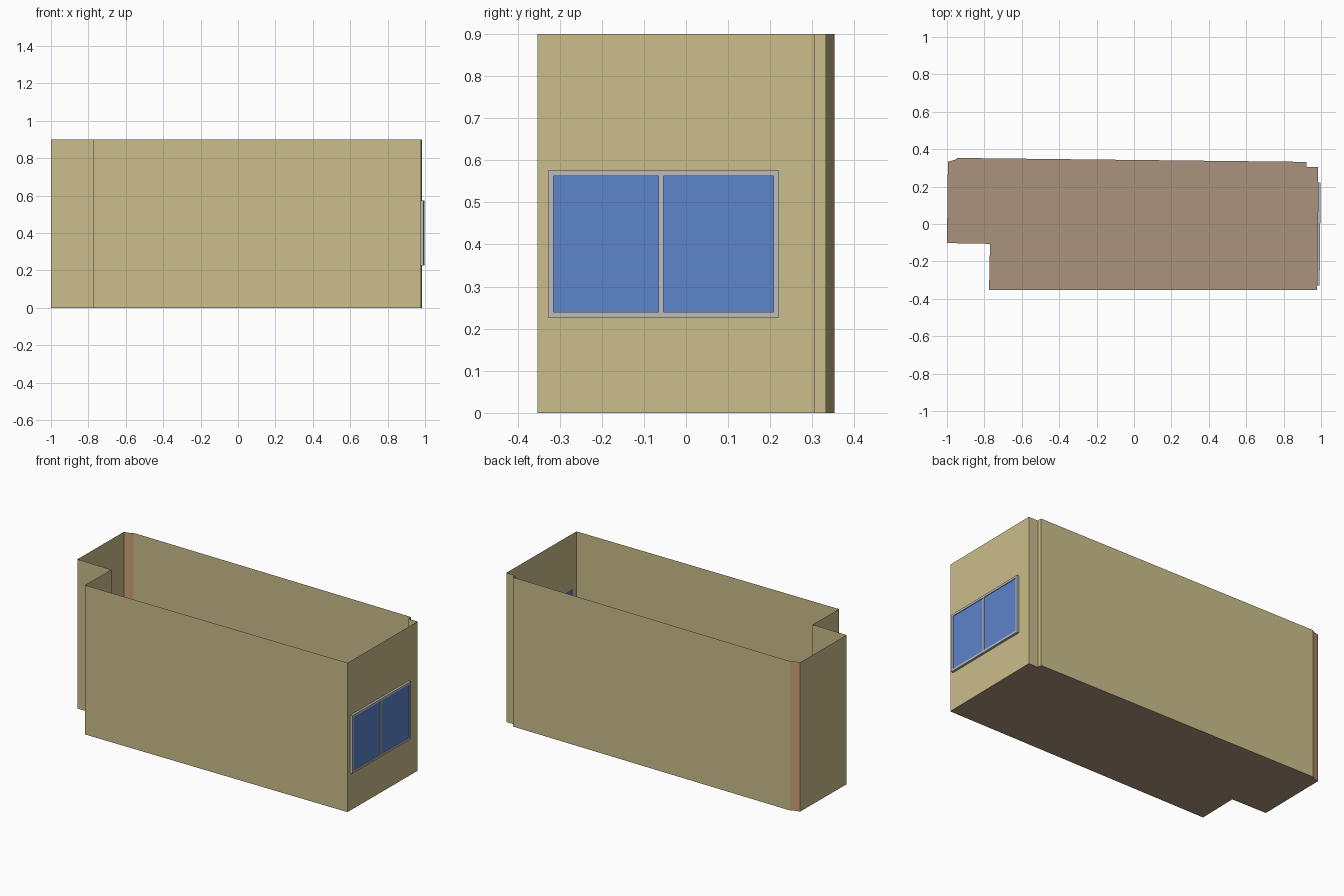
import bpy, bmesh
from mathutils import Vector

if "Cube" in bpy.data.objects:
    bpy.data.objects.remove(bpy.data.objects["Cube"])


def material(name, r, g, b):
    lin = lambda c: ((c / 255 + 0.055) / 1.055) ** 2.4
    m = bpy.data.materials.new(name)
    m.diffuse_color = (lin(r), lin(g), lin(b), 1)
    m.use_nodes = True
    m.node_tree.nodes["Principled BSDF"].inputs["Base Color"].default_value = m.diffuse_color
    return m


WALL = material("cream wall", 203, 189, 139)
FLOOR = material("brown floor", 170, 146, 124)
WOOD = material("wood panel", 205, 158, 115)
FRAME = material("grey frame", 190, 188, 188)
GLASS = material("blue glass", 93, 132, 204)


def mesh_object(name, faces, mat):
    """One object from a list of faces, each a list of points."""
    bm = bmesh.new()
    for pts in faces:
        bm.faces.new([bm.verts.new(p) for p in pts])
    bmesh.ops.remove_doubles(bm, verts=bm.verts, dist=1e-5)
    me = bpy.data.meshes.new(name)
    bm.to_mesh(me)
    bm.free()
    me.materials.append(mat)
    ob = bpy.data.objects.new(name, me)
    bpy.context.collection.objects.link(ob)
    return ob


# Floor plan, counter-clockwise
H = 0.9
plan = [(-1, -0.102), (-0.77, -0.106), (-0.775, -0.353), (0.978, -0.353),
        (0.985, 0.305), (0.923, 0.305), (0.923, 0.332), (-0.943, 0.353),
        (-0.96, 0.342), (-0.995, 0.333)]
mesh_object("floor", [[(x, y, 0) for x, y in plan]], FLOOR)

# Right wall lies between these corners; points on it are given by y, z
(ax, ay), (bx, by) = plan[3], plan[4]


def on_wall(y, z, out=0.0):
    return Vector((ax + (bx - ax) * (y - ay) / (by - ay) + out, y, z))


def wall_rect(y0, y1, z0, z1, out=0.0):
    return [on_wall(y0, z0, out), on_wall(y1, z0, out),
            on_wall(y1, z1, out), on_wall(y0, z1, out)]


# Walls
for i, a in enumerate(plan):
    b = plan[(i + 1) % len(plan)]
    if i == 3:
        continue
    quad = [(*a, 0), (*b, 0), (*b, H), (*a, H)]
    panel = i in (7, 8)
    mesh_object(f"corner_panel_{i}" if panel else f"wall_{i}", [quad],
                WOOD if panel else WALL)

# Right wall with window opening
Y0, Y1, Z0, Z1 = -0.328, 0.221, 0.226, 0.575
outer, hole = wall_rect(ay, by, 0, H), wall_rect(Y0, Y1, Z0, Z1)
mesh_object("window_wall", [[outer[k], outer[(k + 1) % 4], hole[(k + 1) % 4], hole[k]]
                            for k in range(4)], WALL)


def slab(name, y0, y1, z0, z1, near, far, mat):
    """Box parallel to the right wall."""
    n, f = wall_rect(y0, y1, z0, z1, near), wall_rect(y0, y1, z0, z1, far)
    sides = [[n[k], n[(k + 1) % 4], f[(k + 1) % 4], f[k]] for k in range(4)]
    mesh_object(name, [f, n[::-1]] + sides, mat)


# Window frame bars
T, D = 0.013, 0.014
for name, y0, y1, z0, z1 in [
        ("frame_bottom", Y0, Y1, Z0, Z0 + T), ("frame_top", Y0, Y1, Z1 - T, Z1),
        ("frame_left", Y0, Y0 + T, Z0 + T, Z1 - T),
        ("frame_right", Y1 - T, Y1, Z0 + T, Z1 - T),
        ("mullion", -0.065, -0.053, Z0 + T, Z1 - T)]:
    slab(name, y0, y1, z0, z1, 0, D, FRAME)

# Glass panes
for name, y0, y1 in [("left_pane", Y0 + T, -0.065), ("right_pane", -0.053, Y1 - T)]:
    slab(name, y0, y1, Z0 + T, Z1 - T, 0.005, 0.010, GLASS)
